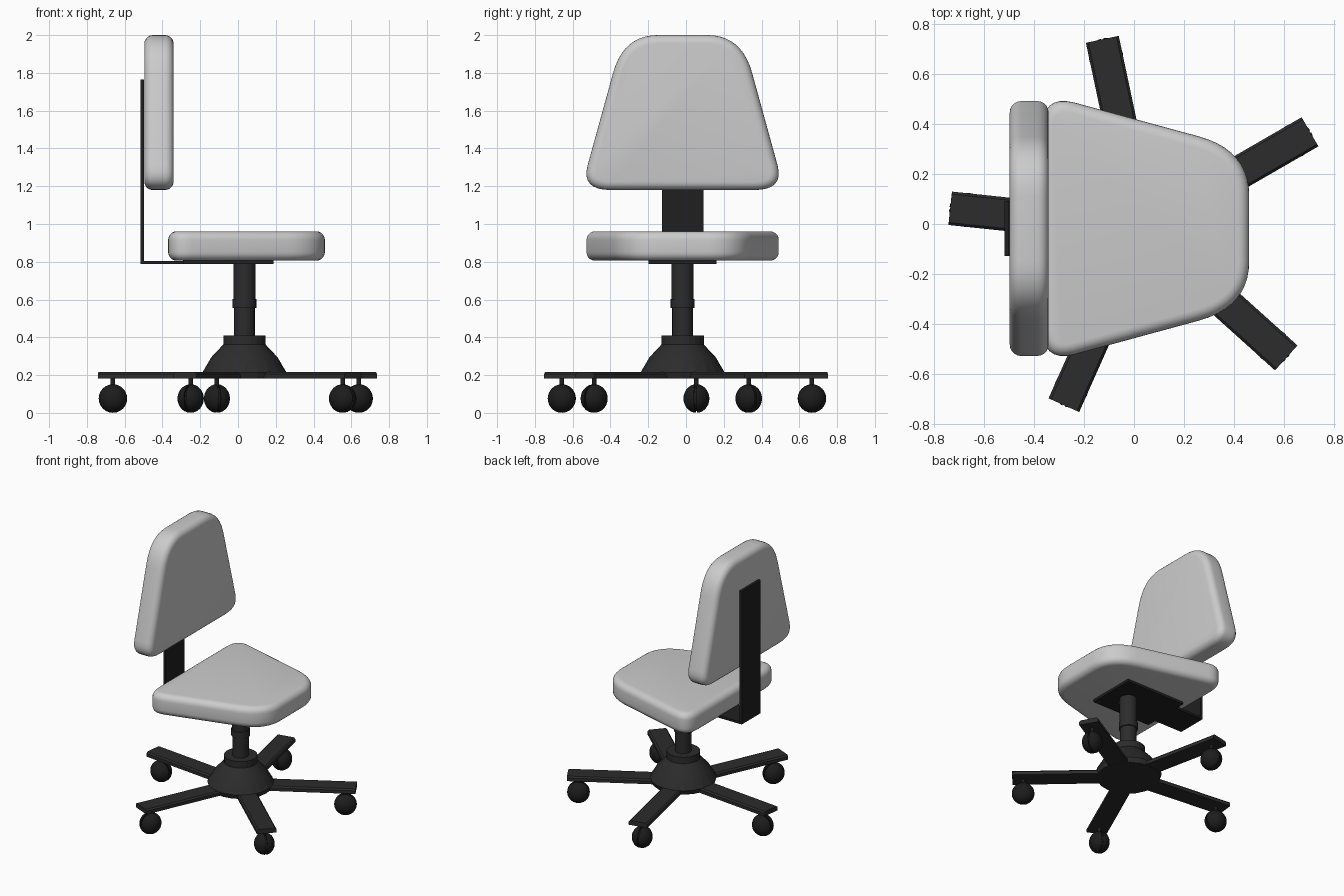
import bpy, bmesh
from math import cos, sin, pi, radians
from mathutils import Matrix, Vector

if "Cube" in bpy.data.objects:
    bpy.data.objects.remove(bpy.data.objects["Cube"])

CX, CY = 0.034, -0.018          # axis of the post; CY is also the symmetry plane


def material(name, v):
    m = bpy.data.materials.new(name)
    m.diffuse_color = (v, v, v, 1)
    m.use_nodes = True
    m.node_tree.nodes["Principled BSDF"].inputs["Base Color"].default_value = m.diffuse_color
    return m


BASE = material("dark_plastic", 0.025)
METAL = material("black_metal", 0.014)
RUBBER = material("black_rubber", 0.012)


def finish(name, bm, mat=None, smooth=None):
    bmesh.ops.recalc_face_normals(bm, faces=bm.faces)
    me = bpy.data.meshes.new(name)
    bm.to_mesh(me)
    bm.free()
    ob = bpy.data.objects.new(name, me)
    bpy.context.collection.objects.link(ob)
    if mat:
        me.materials.append(mat)
    if smooth:
        bpy.ops.object.select_all(action='DESELECT')
        ob.select_set(True)
        bpy.context.view_layer.objects.active = ob
        bpy.ops.object.shade_smooth_by_angle(angle=radians(smooth))
    return ob


def prism(outline, z0, z1):
    bm = bmesh.new()
    f = bm.faces.new([bm.verts.new((x, y, z0)) for x, y in outline])
    ext = bmesh.ops.extrude_face_region(bm, geom=[f])
    bmesh.ops.translate(bm, vec=(0, 0, z1 - z0),
                        verts=[v for v in ext['geom'] if isinstance(v, bmesh.types.BMVert)])
    return bm


def lathe(name, profile, segs, mat, smooth):
    bm = bmesh.new()
    rings = [[bm.verts.new((CX + r * cos(2 * pi * i / segs), CY + r * sin(2 * pi * i / segs), z))
              for i in range(segs)] for r, z in profile]
    for a, b in zip(rings, rings[1:]):
        for i in range(segs):
            j = (i + 1) % segs
            bm.faces.new((a[i], a[j], b[j], b[i]))
    bm.faces.new(rings[0][::-1])
    bm.faces.new(rings[-1])
    return finish(name, bm, mat, smooth)


def corner(p0, c, p1, n):
    p0, c, p1 = Vector(p0), Vector(c), Vector(p1)
    return [tuple(p0 * (1 - t) ** 2 + c * 2 * t * (1 - t) + p1 * t * t)
            for t in (i / n for i in range(n + 1))]


# Cushions: one tapered rounded pad, laid flat for the seat and upright for the back
def cushion(name, length, thick, matrix):
    half = corner((0, 0.38), (0, 0.538), (0.13, 0.503), 8) \
        + corner((0.62, 0.368), (0.82, 0.313), (0.82, 0.13), 10)
    half = [(u * length / 0.82, w) for u, w in half]
    bm = prism(half + [(u, -w) for u, w in reversed(half)], 0, thick)
    rim = [e for e in bm.edges if abs(e.verts[0].co.z - e.verts[1].co.z) < 1e-5]
    bmesh.ops.bevel(bm, geom=rim, offset=0.045, segments=5, profile=0.5, affect='EDGES')
    bm.transform(matrix)
    return finish(name, bm, None, 40)


cushion("seat", 0.83, 0.155, Matrix.Translation((-0.37, CY, 0.806)))
upright = Matrix(((-1, 0, 0), (0, 1, 0), (0, 0, 1))).to_4x4()
upright = Matrix(((0, 0, 1, -0.496), (0, 1, 0, CY), (1, 0, 0, 1.18), (0, 0, 0, 1)))
cushion("backrest", 0.82, 0.155, upright)


def box(name, x0, x1, y0, y1, z0, z1, mat):
    return finish(name, prism([(x0, y0), (x1, y0), (x1, y1), (x0, y1)], z0, z1), mat)


# L-shaped bracket and the plate under the seat
box("seat_plate", -0.29, 0.187, CY - 0.18, CY + 0.18, 0.788, 0.808, METAL)
box("bracket_arm", -0.517, -0.28, CY - 0.11, CY + 0.11, 0.788, 0.804, METAL)
box("bracket_upright", -0.517, -0.498, CY - 0.11, CY + 0.11, 0.788, 1.765, METAL)

# Gas post with collar, and flared hub
lathe("post", [(0.055, 0.38), (0.055, 0.555), (0.063, 0.555), (0.063, 0.602),
               (0.058, 0.602), (0.058, 0.79)], 24, BASE, 40)
lathe("hub", [(0.21, 0.182), (0.222, 0.215), (0.175, 0.295), (0.112, 0.362),
              (0.112, 0.41), (0.075, 0.41)], 20, BASE, 15)

# Five legs, each with a stem and a slightly flattened twin-wheel ball caster
for k in range(5):
    place = Matrix.Translation((CX, CY, 0)) @ Matrix.Rotation(radians(30 + 72 * k), 4, 'Z')

    bm = prism([(0, -0.067), (0.772, -0.067), (0.772, 0.067), (0, 0.067)], 0.183, 0.216)
    top = [e for e in bm.edges if all(v.co.z > 0.2 for v in e.verts)
           and abs(e.verts[0].co.y - e.verts[1].co.y) < 1e-5]
    bmesh.ops.bevel(bm, geom=top, offset=0.01, segments=1, affect='EDGES')
    bm.transform(place)
    finish(f"leg_{k + 1}", bm, BASE)

    bm = bmesh.new()
    bmesh.ops.create_cone(bm, cap_ends=True, segments=12, radius1=0.012, radius2=0.012, depth=0.09,
                          matrix=place @ Matrix.Translation((0.70, 0, 0.15)))
    finish(f"caster_stem_{k + 1}", bm, METAL, 40)

    bm = bmesh.new()
    for s in (-1, 1):
        half = bmesh.ops.create_uvsphere(bm, u_segments=24, v_segments=14, radius=0.076)['verts']
        geom = half + list({e for v in half for e in v.link_edges}) \
            + list({f for v in half for f in v.link_faces})
        bmesh.ops.rotate(bm, verts=half, cent=(0, 0, 0), matrix=Matrix.Rotation(pi / 2, 3, 'X'))
        cut = bmesh.ops.bisect_plane(bm, geom=geom, plane_co=(0, s * 0.006, 0),
                                     plane_no=(0, s, 0), clear_inner=True)
        bmesh.ops.edgeloop_fill(bm, edges=[e for e in cut['geom_cut']
                                           if isinstance(e, bmesh.types.BMEdge)])
    # axle core joining both wheel halves
    bmesh.ops.create_cone(bm, cap_ends=True, segments=20, radius1=0.066, radius2=0.066, depth=0.02,
                          matrix=Matrix.Rotation(pi / 2, 4, 'X'))
    bm.transform(place @ Matrix.Translation((0.70, 0, 0.076)) @ Matrix.Diagonal((1, 0.9, 1, 1)))
    finish(f"caster_{k + 1}", bm, RUBBER, 40)
